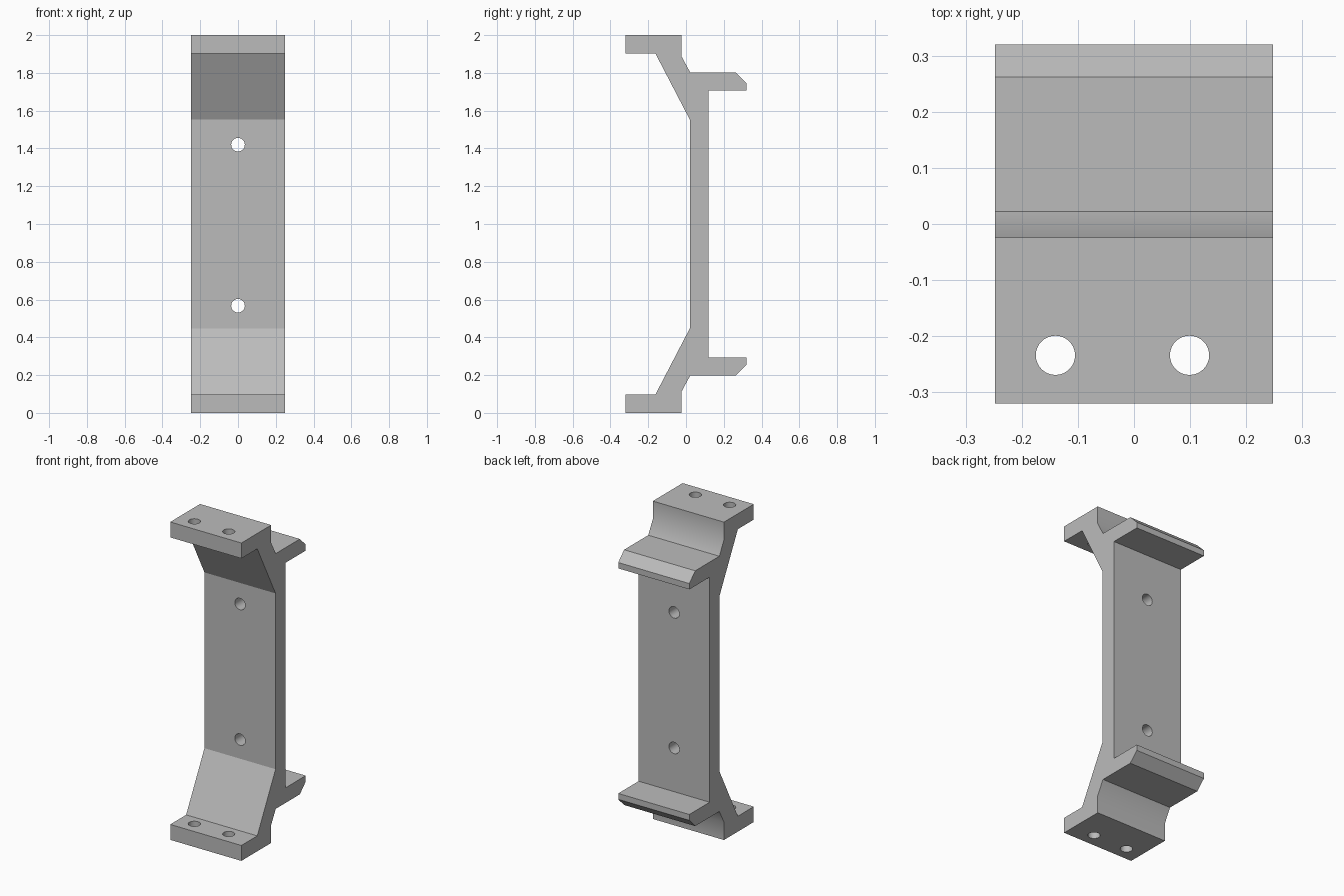
import bpy, bmesh, math
from mathutils import Matrix

if "Cube" in bpy.data.objects:
    bpy.data.objects.remove(bpy.data.objects["Cube"], do_unlink=True)

HALF_WIDTH = 0.2475

grey = bpy.data.materials.new("plain grey")
grey.use_nodes = True
colour = (0.5, 0.5, 0.5, 1)
grey.diffuse_color = colour
grey.node_tree.nodes["Principled BSDF"].inputs["Base Color"].default_value = colour


def add_object(name, bm):
    bmesh.ops.recalc_face_normals(bm, faces=bm.faces)
    mesh = bpy.data.meshes.new(name)
    bm.to_mesh(mesh)
    bm.free()
    mesh.materials.append(grey)
    obj = bpy.data.objects.new(name, mesh)
    bpy.context.collection.objects.link(obj)
    return obj


def drill(name, matrix, radius, depth):
    bm = bmesh.new()
    bmesh.ops.create_cone(bm, cap_ends=True, segments=32, radius1=radius,
                          radius2=radius, depth=depth, matrix=matrix)
    cutter = add_object(name, bm)
    cutter.hide_render = True
    return cutter


# Bracket: upper half of the side profile (y, z), mirrored about mid height
upper = [(0.02, 1.553), (-0.162, 1.903), (-0.32, 1.903), (-0.32, 2), (-0.024, 2),
         (-0.024, 1.888), (0.022, 1.803), (0.262, 1.803), (0.32, 1.745),
         (0.32, 1.708), (0.118, 1.708)]
profile = upper + [(y, 2 - z) for y, z in reversed(upper)]
bm = bmesh.new()
side = bm.faces.new([bm.verts.new((-HALF_WIDTH, y, z)) for y, z in profile])
extruded = bmesh.ops.extrude_face_region(bm, geom=[side])["geom"]
bmesh.ops.translate(bm, vec=(2 * HALF_WIDTH, 0, 0),
                    verts=[v for v in extruded if isinstance(v, bmesh.types.BMVert)])
bracket = add_object("bracket", bm)

# Bolt holes through both flanges, and fixing holes through the web
cutters = [drill("flange_hole_cutter", Matrix.Translation((x, -0.234, 1)), 0.035, 2.4)
           for x in (-0.14, 0.099)]
cutters += [drill("web_hole_cutter", Matrix.Translation((0, 0.07, z))
                  @ Matrix.Rotation(math.pi / 2, 4, "X"), 0.036, 0.5)
            for z in (0.567, 1.42)]
bpy.context.view_layer.objects.active = bracket
bracket.select_set(True)
for cutter in cutters:
    cut = bracket.modifiers.new("hole", "BOOLEAN")
    cut.object = cutter
    cut.solver = "EXACT"
    bpy.ops.object.modifier_apply(modifier=cut.name)
    bpy.data.objects.remove(cutter, do_unlink=True)

# Smooth the hole walls and the blended backs of the flanges, keep the rest flat
bm = bmesh.new()
bm.from_mesh(bracket.data)
for face in bm.faces:
    centre = face.calc_center_median()
    blend = abs(centre.y) < 0.03 and abs(centre.z - 1) > 0.8 and face.normal.y > 0.5
    wall = max(v.co.x for v in face.verts) - min(v.co.x for v in face.verts) < 0.02
    face.smooth = blend or (wall and abs(centre.x) < 0.2)
for edge in bm.edges:
    edge.smooth = edge.calc_face_angle(0) < math.radians(30)
bm.to_mesh(bracket.data)
bm.free()
